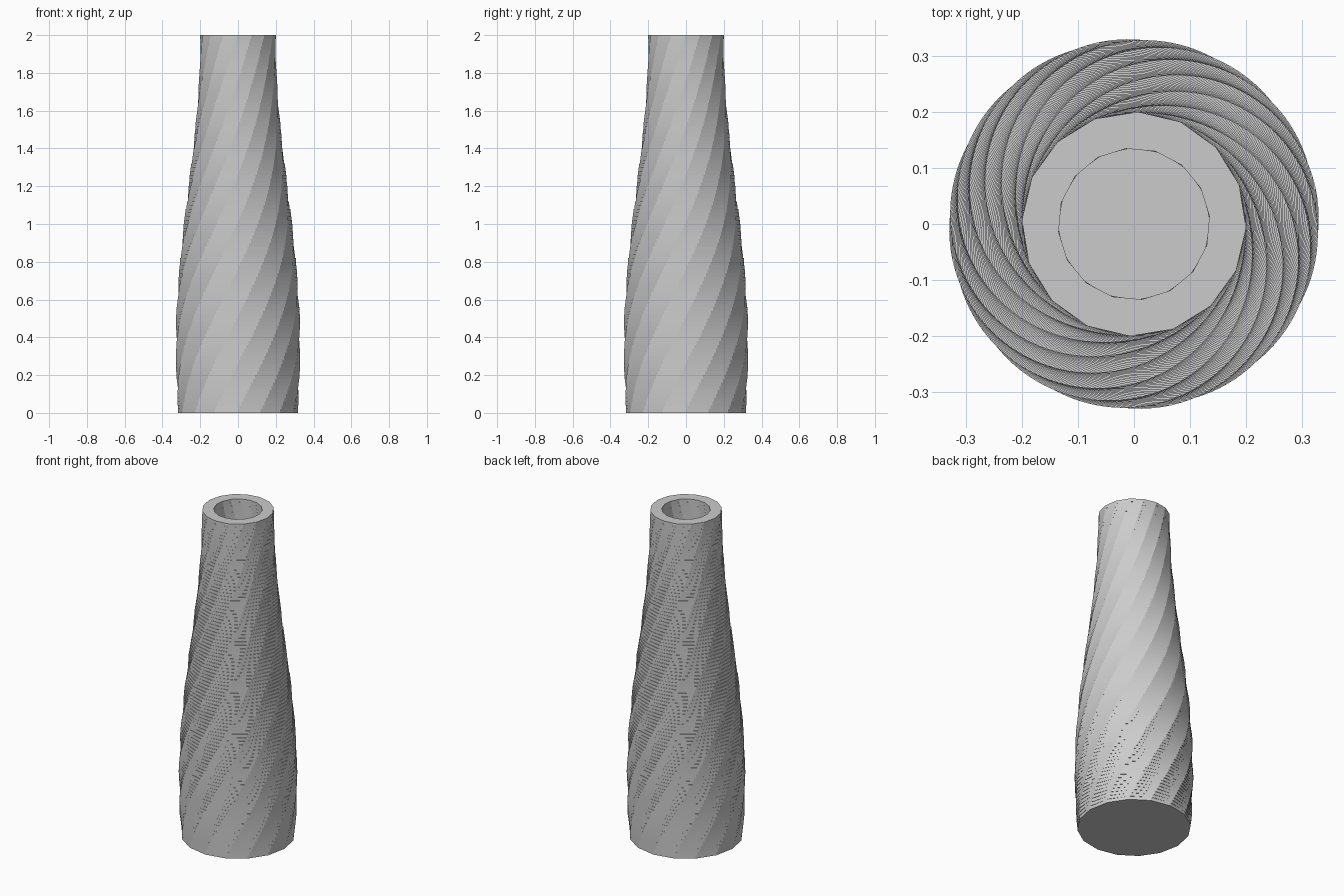
import bpy, bmesh, math

if "Cube" in bpy.data.objects:
    bpy.data.objects.remove(bpy.data.objects["Cube"], do_unlink=True)

HEIGHT, LAYERS, SIDES = 2.0, 100, 16
WALL, FLOOR = 0.065, 0.06
TWIST = math.radians(180)
STEP = HEIGHT / LAYERS

grey = bpy.data.materials.new("plain grey")
grey.use_nodes = True
colour = (0.6, 0.6, 0.6, 1)
grey.diffuse_color = colour
grey.node_tree.nodes["Principled BSDF"].inputs["Base Color"].default_value = colour


def radius(z):
    """Belly low down, easing into a narrow neck."""
    return 0.265 + 0.065 * math.cos(math.pi * (z - 0.35) / 1.65)


def ring(bm, r, z, turn):
    return [bm.verts.new((r * math.cos(turn + math.tau * i / SIDES),
                          r * math.sin(turn + math.tau * i / SIDES), z))
            for i in range(SIDES)]


def bridge(bm, low, high):
    for i in range(SIDES):
        j = (i + 1) % SIDES
        bm.faces.new((low[i], low[j], high[j]))
        bm.faces.new((low[i], high[j], high[i]))


def stepped_wall(bm, first, inset, phase):
    """Thin straight slices, each turned a little further than the one below."""
    rings = []
    for k in range(first, LAYERS):
        z = k * STEP
        r = radius(z + STEP / 2) - inset
        turn = phase + TWIST * ((k + 1) / LAYERS - 1)
        rings += [ring(bm, r, z, turn), ring(bm, r, z + STEP, turn)]
    return rings


bm = bmesh.new()
outer = stepped_wall(bm, 0, 0, math.radians(-2))
inner = stepped_wall(bm, round(FLOOR / STEP), WALL, math.radians(6))
for low, high in zip(outer, outer[1:]):
    bridge(bm, low, high)
for low, high in zip(inner, inner[1:]):
    bridge(bm, high, low)
# Rim, base and inside floor
bridge(bm, outer[-1], inner[-1])
bm.faces.new(outer[0][::-1])
bm.faces.new(inner[0])

mesh = bpy.data.meshes.new("twisted_vase")
bm.to_mesh(mesh)
bm.free()
mesh.materials.append(grey)
bpy.context.collection.objects.link(bpy.data.objects.new("twisted_vase", mesh))
